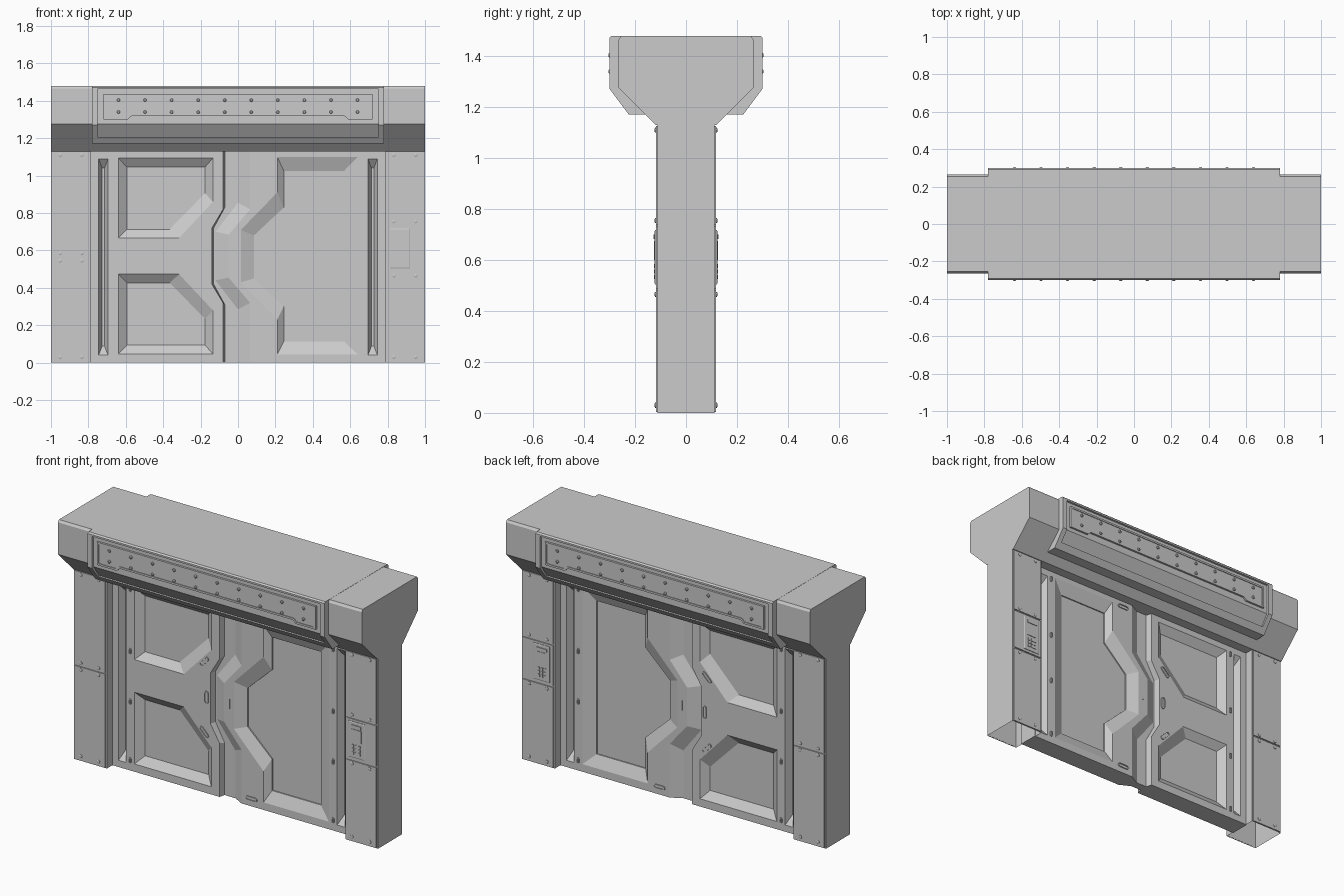
import bpy, bmesh
from math import sin, cos, pi

if "Cube" in bpy.data.objects:
    bpy.data.objects.remove(bpy.data.objects["Cube"])


def loft(name, shapes, mirror=True, caps=True):
    """Skin each list of rings into a solid; optionally mirror to the back side."""
    bm = bmesh.new()
    for rings in shapes:
        vs = [[bm.verts.new(p) for p in r] for r in rings]
        n = len(vs[0])
        for a, b in zip(vs, vs[1:]):
            for i in range(n):
                j = (i + 1) % n
                bm.faces.new((a[i], a[j], b[j], b[i]))
        if caps:
            bm.faces.new(vs[0][::-1])
            bm.faces.new(vs[-1])
    bmesh.ops.recalc_face_normals(bm, faces=bm.faces)
    me = bpy.data.meshes.new(name)
    bm.to_mesh(me)
    bm.free()
    ob = bpy.data.objects.new(name, me)
    bpy.context.collection.objects.link(ob)
    if mirror:
        m = ob.modifiers.new("back_side", 'MIRROR')
        m.use_axis = (False, True, False)
    return ob


def cut(ob, cutter):
    cutter.hide_render = True
    m = ob.modifiers.new("cut", 'BOOLEAN')
    m.object, m.operation, m.solver = cutter, 'DIFFERENCE', 'EXACT'
    bpy.context.view_layer.objects.active = ob
    bpy.ops.object.modifier_apply(modifier=m.name)
    bpy.data.objects.remove(cutter)


def ring(pts, y):
    return [(x, y, z) for x, z in pts]


def rect(x0, x1, z0, z1):
    return [(x0, z0), (x1, z0), (x1, z1), (x0, z1)]


def plate(pts, y0, y1):
    return [ring(pts, y0), ring(pts, y1)]


def capsule(cx, cz, length, r, ang=0.0):
    h = length / 2 - r
    pts = []
    for k in range(12):
        a = -pi / 2 + pi * (k if k < 6 else k - 1) / 5
        u, v = (h if k < 6 else -h) + r * cos(a), r * sin(a)
        pts.append((cx + u * cos(ang) - v * sin(ang), cz + u * sin(ang) + v * cos(ang)))
    return pts


def bolt(x, z, y, r=0.010, h=0.005):
    def c(s):
        return [(x + s * cos(k * pi / 4), z + s * sin(k * pi / 4)) for k in range(8)]
    return [ring(c(r), y + 0.002), ring(c(r), y - h * 0.6), ring(c(r * 0.6), y - h)]


def extrude_x(half, x0, x1):
    prof = half + [(-y, z) for y, z in half[::-1]]
    return [[(x, y, z) for y, z in prof] for x in (x0, x1)]


FACE, FLOOR, TOP, MID = -0.06, -0.025, 1.13, 0.57


def recess(outer, inner, floor=FLOOR, step=0.0):
    r = [ring(outer, FACE - 0.02), ring(outer, FACE), ring(inner, floor)]
    return r + [ring(inner, floor + step)] if step else r


# Door slab with recessed panels and the zigzag seam
door = loft("door_leaves", [plate(rect(-0.79, 0.79, 0.0, TOP + 0.01), FACE, -FACE)], mirror=False)
x_out = [(-0.64, 1.094), (-0.64, 0.667), (-0.315, 0.667), (-0.134, 0.86), (-0.134, 1.094)]
x_in = [(-0.594, 1.046), (-0.594, 0.713), (-0.365, 0.713), (-0.176, 0.906), (-0.176, 1.046)]
flip = lambda pts: [(x, 2 * MID - z) for x, z in pts]
win_out = [(0.21, 1.10), (0.21, 0.91), (0.015, 0.71), (0.015, 0.43),
           (0.21, 0.23), (0.21, 0.045), (0.64, 0.045), (0.64, 1.10)]
win_in = [(0.245, 1.025), (0.245, 0.83), (0.085, 0.68), (0.085, 0.45),
          (0.245, 0.30), (0.245, 0.113), (0.567, 0.113), (0.567, 1.025)]


def zigzag(xe, xm, ze, zm):
    return [(xe, 1.16), (xe, ze), (xm, zm), (xm, 2 * MID - zm), (xe, 2 * MID - ze), (xe, -0.02)]


seam_out = zigzag(-0.08, -0.14, 0.82, 0.72) + zigzag(0.065, -0.05, 0.82, 0.685)[::-1]
seam_in = zigzag(-0.07, -0.13, 0.83, 0.72) + zigzag(0.0, -0.12, 0.855, 0.70)[::-1]
cutters = [recess(x_out, x_in), recess(flip(x_out), flip(x_in)),
           recess(win_out, win_in, FLOOR - 0.005, 0.007), recess(seam_out, seam_in)]
for s in (-1, 1):
    cutters.append(recess(rect(s * 0.72 - 0.025, s * 0.72 + 0.025, 0.04, 1.09),
                          rect(s * 0.72 - 0.006, s * 0.72 + 0.006, 0.09, 1.04), -0.02))
cut(door, loft("door_cutter", cutters))

# Slots and latches on the door face
slots = [(0.132, 1.094, 0.075, 0.012, 0), (0.132, 0.045, 0.075, 0.012, 0),
         (-0.165, MID, 0.075, 0.013, pi / 2),
         (-0.18, 0.78, 0.075, 0.012, pi / 4), (-0.18, 0.36, 0.075, 0.012, -pi / 4)]
slots += [(s * 0.668, z, 0.034, 0.008, pi / 2) for s in (-1, 1) for z in (0.06, 0.41, 0.71, 1.08)]
slot_shapes = []
for x, z, l, r, a in slots:
    big, small = capsule(x, z, l, r, a), capsule(x, z, l - 0.010, r - 0.005, a)
    slot_shapes.append([ring(big, FACE + 0.002), ring(big, FACE - 0.006),
                        ring(small, FACE - 0.006), ring(small, FACE - 0.001)])
loft("door_slots", slot_shapes)
loft("seam_mark", [plate(rect(-0.018, -0.012, 0.54, 0.60), FACE - 0.003, FACE + 0.002)])

# Pillars: hollow tubes with panelled faces
P = -0.112
for side, s, splits in (("left", -1, [0.565]), ("right", 1, [0.485, 0.735])):
    a, b = sorted((s * 0.785, s * 1.0))
    sec = [(a, P), (b, P), (b, -P), (a, -P)]
    loft(side + "_pillar", [[[(x, y, z) for x, y in sec] for z in (0, TOP)]],
         mirror=False, caps=False)
    zs = [0.0] + splits + [TOP]
    panels, bolts = [], []
    for z0, z1 in zip(zs, zs[1:]):
        panels.append(plate(rect(a + 0.008, b - 0.008, z0 + 0.004, z1 - 0.004), P + 0.001, P - 0.006))
        if s > 0 and z0 == 0.485:
            continue
        for x in (a + 0.048, b - 0.05):
            bolts += [bolt(x, z0 + (0.03 if z0 == 0 else 0.02), P - 0.006),
                      bolt(x, z1 - 0.02, P - 0.006)]
    loft(side + "_pillar_panels", panels)
    loft(side + "_pillar_bolts", bolts)

# Keypad on the right pillar
K = P - 0.006
body, lip = rect(0.813, 0.92, 0.504, 0.718), rect(0.818, 0.915, 0.509, 0.713)
loft("keypad_body", [[ring(body, K + 0.001), ring(body, K - 0.003), ring(lip, K - 0.005)]])
keys = [plate(rect(0.834, 0.898, 0.60, 0.675), K - 0.004, K - 0.008),
        plate(rect(0.830, 0.896, 0.682, 0.70), K - 0.004, K - 0.009)]
for i in range(3):
    for j in range(3):
        x, z = 0.834 + i * 0.021, 0.526 + j * 0.021
        keys.append(plate(rect(x, x + 0.016, z, z + 0.016), K - 0.004, K - 0.008))
loft("keypad_screen_and_keys", keys)

# Header beam across the full width
loft("header_beam", [extrude_x([(-0.118, TOP), (-0.264, 1.275), (-0.264, 1.465), (-0.255, 1.479)],
                               -1, 1)], mirror=False)

# Wider central casing with a recess that wraps onto its sloped underside
casing = loft("header_casing", [extrude_x(
    [(-0.225, 1.172), (-0.30, 1.272), (-0.30, 1.472), (-0.292, 1.48)], -0.78, 0.78)], mirror=False)
cut_prof = [(-0.35, 1.462), (-0.287, 1.462), (-0.287, 1.277), (-0.238, 1.207), (-0.35, 1.207)]
cut(casing, loft("casing_cutter", [[[(x, y, z) for y, z in cut_prof] for x in (-0.75, 0.75)]]))

# Bolted sign plate with a notched lower edge and raised rim
sign = [(-0.72, 1.30), (-0.59, 1.30), (-0.57, 1.318), (0.57, 1.318), (0.59, 1.30),
        (0.72, 1.30), (0.72, 1.437), (-0.72, 1.437)]
sign_in = [(-0.708, 1.311), (-0.595, 1.311), (-0.575, 1.329), (0.575, 1.329), (0.595, 1.311),
           (0.708, 1.311), (0.708, 1.426), (-0.708, 1.426)]
loft("header_plate", [[ring(sign, -0.286), ring(sign, -0.299),
                       ring(sign_in, -0.299), ring(sign_in, -0.295)]])
loft("header_bolts", [bolt(-0.639 + 0.142 * i, z, -0.295, 0.009, 0.009)
                      for i in range(10) for z in (1.34, 1.404)])
